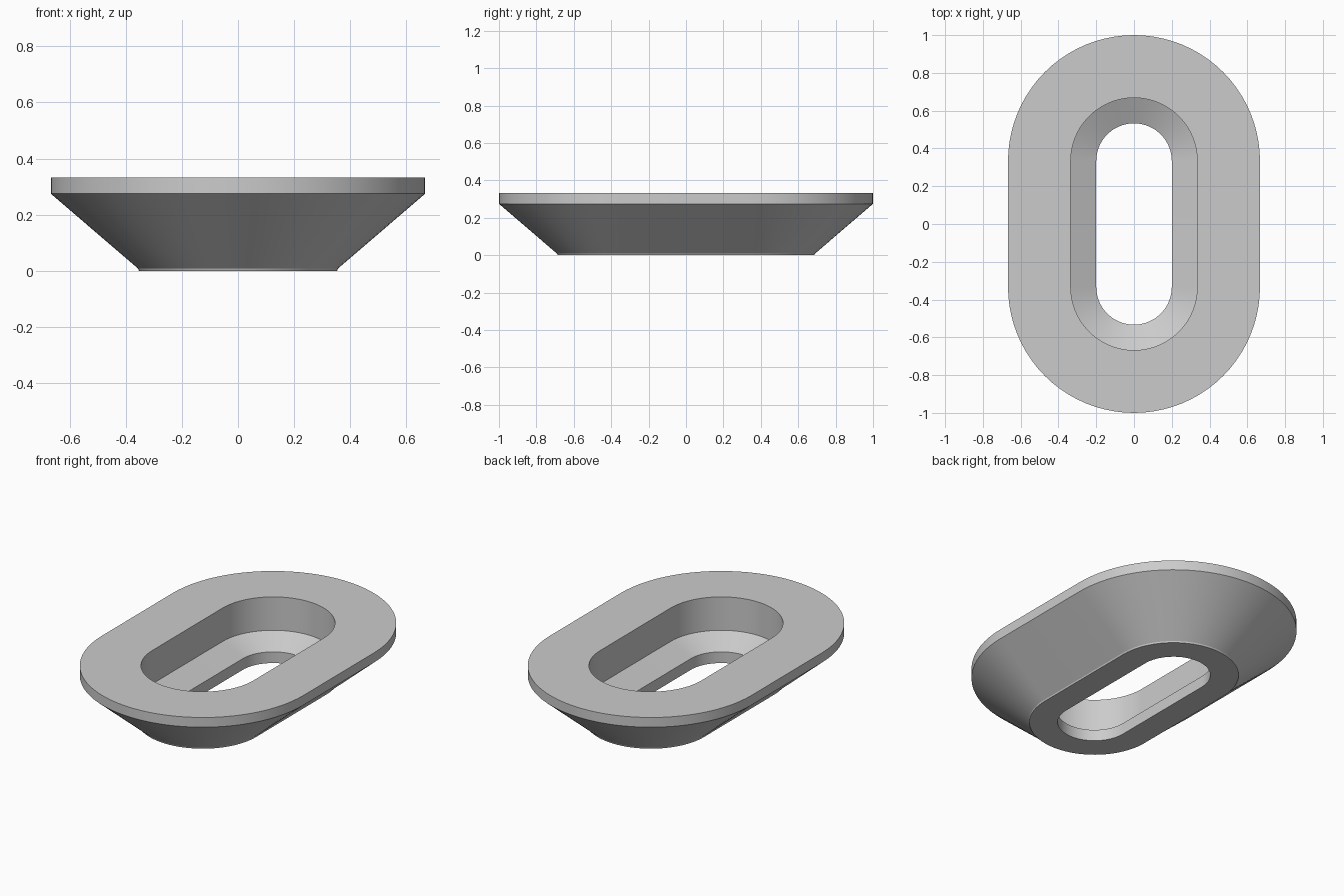
import bpy, bmesh
from math import pi, sin, cos, radians

cube = bpy.data.objects.get("Cube")
if cube:
    bpy.data.objects.remove(cube, do_unlink=True)

HALF_STRAIGHT = 0.333  # half length of the straight sides
ARC_STEPS = 40         # segments in each rounded end

# Closed cross-section as (radius, height), from the outer base round to the hole
PROFILE = [
    (0.353, 0.0), (0.356, 0.008),        # thin foot
    (0.667, 0.275), (0.667, 0.333),      # flared side and rim
    (0.335, 0.333), (0.335, 0.133),      # upper hole
    (0.2, 0.067), (0.2, 0.0),            # sloped seat and lower slot
]


def slot_ring(bm, radius, z):
    """Ring of vertices along a slot outline with rounded ends."""
    ring = []
    for end in (0, 1):
        offset = HALF_STRAIGHT * (1 - 2 * end)
        for i in range(ARC_STEPS + 1):
            a = pi * (end + i / ARC_STEPS)
            ring.append(bm.verts.new((radius * cos(a), offset + radius * sin(a), z)))
    return ring


# Slotted washer body
bm = bmesh.new()
rings = [slot_ring(bm, r, z) for r, z in PROFILE]
for k, lower in enumerate(rings):
    upper = rings[(k + 1) % len(rings)]
    for i in range(len(lower)):
        j = (i + 1) % len(lower)
        bm.faces.new((lower[i], lower[j], upper[j], upper[i]))
bmesh.ops.recalc_face_normals(bm, faces=bm.faces)
mesh = bpy.data.meshes.new("slotted_washer")
bm.to_mesh(mesh)
bm.free()
washer = bpy.data.objects.new("slotted_washer", mesh)
bpy.context.collection.objects.link(washer)

# Plain grey finish
grey = bpy.data.materials.new("light_grey")
grey.use_nodes = True
colour = (0.6, 0.6, 0.6, 1.0)
grey.diffuse_color = colour
grey.node_tree.nodes["Principled BSDF"].inputs["Base Color"].default_value = colour
mesh.materials.append(grey)

# Smooth curves with crisp edges
bpy.ops.object.select_all(action="DESELECT")
washer.select_set(True)
bpy.context.view_layer.objects.active = washer
bpy.ops.object.shade_smooth_by_angle(angle=radians(25))
